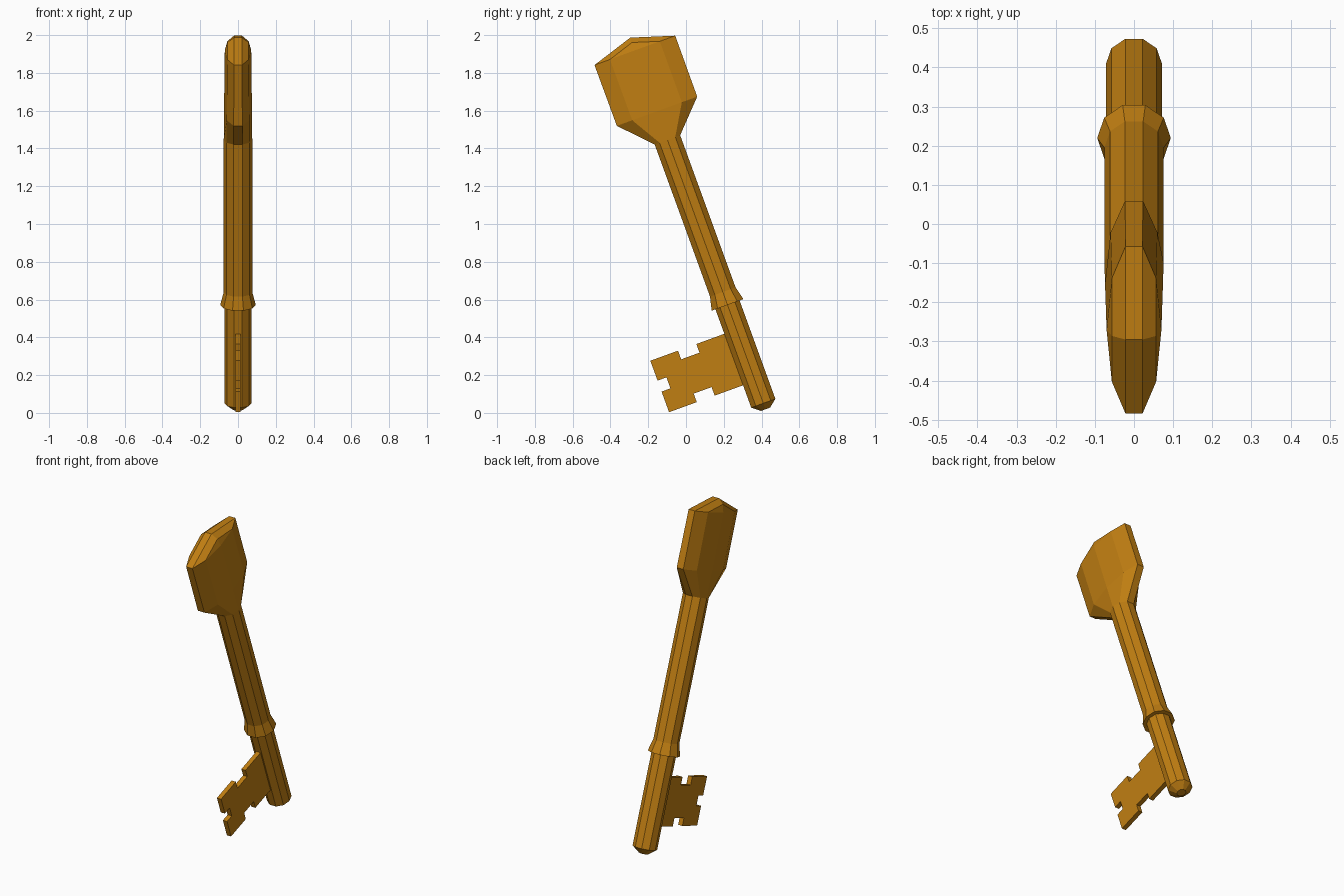
import bpy, bmesh, math
from mathutils import Matrix, Vector

if "Cube" in bpy.data.objects:
    bpy.data.objects.remove(bpy.data.objects["Cube"])

TILT = Matrix.Rotation(math.radians(20), 3, 'X')   # whole key leans back
AXIS = 0.402                                       # sideways place of the shaft axis
SIDES = 10

brass = bpy.data.materials.new("dark_brass")
brass.diffuse_color = (0.53, 0.21, 0.006, 1)
brass.use_nodes = True
brass.node_tree.nodes["Principled BSDF"].inputs["Base Color"].default_value = brass.diffuse_color


def finish(bm, name):
    """Tilt the part, clean it and make a flat-shaded object."""
    bmesh.ops.remove_doubles(bm, verts=bm.verts, dist=0.0005)
    bmesh.ops.recalc_face_normals(bm, faces=bm.faces)
    for v in bm.verts:
        v.co = TILT @ v.co
    mesh = bpy.data.meshes.new(name)
    bm.to_mesh(mesh)
    bm.free()
    mesh.materials.append(brass)
    obj = bpy.data.objects.new(name, mesh)
    bpy.context.collection.objects.link(obj)


def loft(name, rings, roof=0):
    """Ten-sided rings (height, x radius, side radius); roof adds a ridge on top."""
    bm = bmesh.new()
    angles = [2 * math.pi * i / SIDES for i in range(SIDES)]
    loops = [[bm.verts.new((rx * math.cos(a), AXIS + rs * math.sin(a), t))
              for a in angles] for t, rx, rs in rings]
    if roof:
        t, rx, _ = rings[-1]
        loops.append([bm.verts.new((rx * math.cos(a), AXIS, t + roof * abs(math.sin(a))))
                      for a in angles])
    for low, high in zip(loops, loops[1:]):
        for i in range(SIDES):
            j = (i + 1) % SIDES
            bm.faces.new((low[i], low[j], high[j], high[i]))
    bm.faces.new(loops[0])
    if not roof:
        bm.faces.new(loops[-1])
    finish(bm, name)


# Lower shaft with a chamfered tip
loft("lower_shaft", [(-0.126, 0.027, 0.027), (-0.092, 0.0715, 0.0715), (0.47, 0.0715, 0.0715)])

# Flared collar, upper shaft and neck in one turned piece
loft("collar_and_upper_shaft", [(0.462, 0.094, 0.094), (0.535, 0.0755, 0.0755),
                                (1.392, 0.0755, 0.0755)])

# Wide flat handle with a ridged top
loft("handle", [(1.392, 0.0755, 0.0755), (1.553, 0.074, 0.238), (1.896, 0.070, 0.239)],
     roof=0.0755)

# Toothed bit plate
outline = [(0.38, 0.324), (0.176, 0.324), (0.176, 0.275), (0.073, 0.275), (0.073, 0.324),
           (-0.083, 0.324), (-0.083, 0.212), (-0.033, 0.212), (-0.033, 0.150),
           (-0.083, 0.150), (-0.083, 0.034), (0.073, 0.034), (0.073, 0.082),
           (0.174, 0.082), (0.174, 0.034), (0.38, 0.034)]
bm = bmesh.new()
face = bm.faces.new([bm.verts.new((-0.0145, s, t)) for s, t in outline])
side = bmesh.ops.extrude_face_region(bm, geom=[face])["geom"]
bmesh.ops.translate(bm, vec=Vector((0.029, 0, 0)),
                    verts=[g for g in side if isinstance(g, bmesh.types.BMVert)])
finish(bm, "bit")
